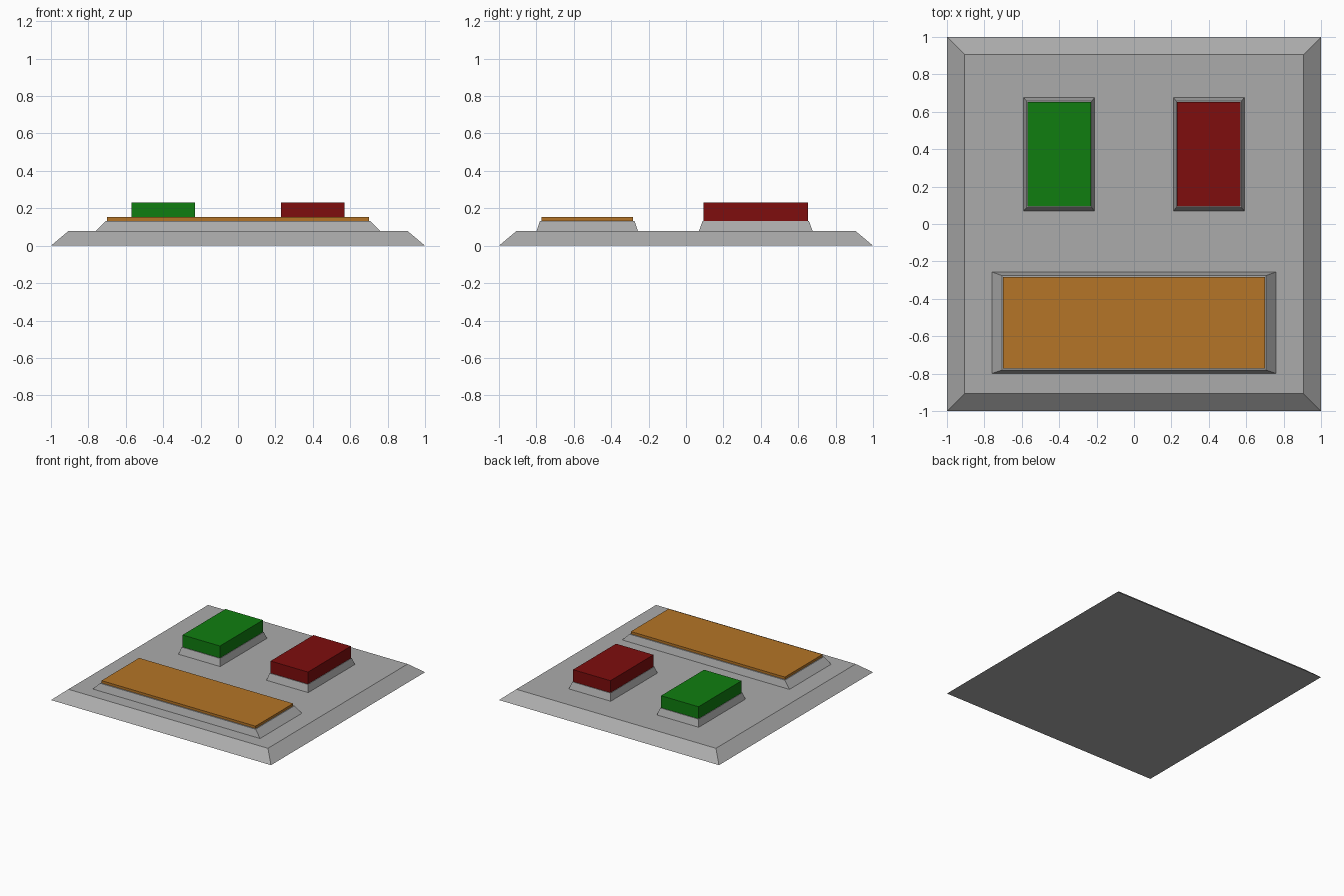
import bpy, bmesh

if "Cube" in bpy.data.objects:
    bpy.data.objects.remove(bpy.data.objects["Cube"])


def material(name, rgb):
    m = bpy.data.materials.new(name)
    m.diffuse_color = (*rgb, 1)
    m.use_nodes = True
    m.node_tree.nodes["Principled BSDF"].inputs["Base Color"].default_value = m.diffuse_color
    return m


def frustum(name, centre, z0, z1, bottom, top=None, mat=None):
    """Rectangular block; bottom/top are half sizes in x and y."""
    top = top or bottom
    cx, cy = centre
    bm = bmesh.new()
    bmesh.ops.create_cube(bm, size=2)
    for v in bm.verts:
        hx, hy = top if v.co.z > 0 else bottom
        v.co = (cx + v.co.x * hx, cy + v.co.y * hy, z1 if v.co.z > 0 else z0)
    mesh = bpy.data.meshes.new(name)
    bm.to_mesh(mesh)
    bm.free()
    obj = bpy.data.objects.new(name, mesh)
    bpy.context.collection.objects.link(obj)
    mesh.materials.append(mat or grey)
    return obj


BASE_TOP, PLINTH_TOP = 0.078, 0.133
grey = material("grey", (0.41, 0.41, 0.41))
green = material("green", (0.005, 0.207, 0.005))
red = material("red", (0.21, 0.004, 0.004))
orange = material("orange", (0.458, 0.176, 0.02))

# Sloped base plate
frustum("base_plate", (0, 0), 0, BASE_TOP, (1, 1), (0.907, 0.907))

# Two push buttons on tapered plinths
for side, x, mat in (("left", -0.4, green), ("right", 0.4, red)):
    c = (x, 0.373)
    frustum(side + "_button_plinth", c, BASE_TOP, PLINTH_TOP, (0.19, 0.304), (0.174, 0.284))
    frustum(side + "_button", c, PLINTH_TOP, 0.232, (0.17, 0.279), mat=mat)

# Wide display panel on its plinth
c = (0, -0.528)
frustum("panel_plinth", c, BASE_TOP, PLINTH_TOP, (0.76, 0.271), (0.707, 0.253))
frustum("display_panel", c, PLINTH_TOP, 0.153, (0.70, 0.244), mat=orange)
